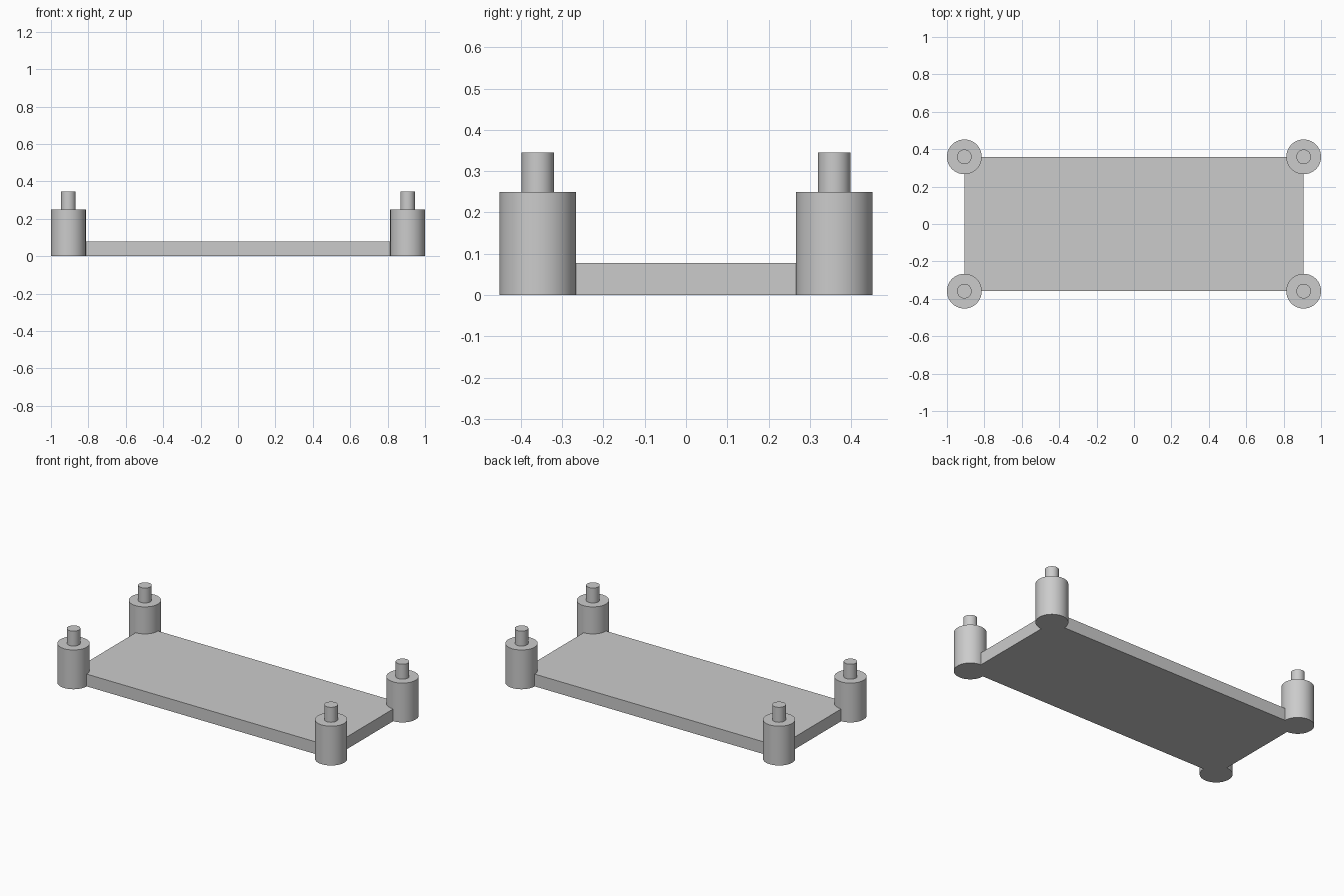
import bpy
import bmesh
import math

if "Cube" in bpy.data.objects:
    bpy.data.objects.remove(bpy.data.objects["Cube"], do_unlink=True)

# Main dimensions
HALF_X, HALF_Y = 0.907, 0.359
PLATE_TOP, POST_TOP, PIN_TOP = 0.078, 0.25, 0.345
POST_RADIUS, PIN_RADIUS = 0.093, 0.039

GREY = (0.6, 0.6, 0.6, 1)
grey = bpy.data.materials.new("light grey")
grey.use_nodes = True
grey.diffuse_color = GREY
grey.node_tree.nodes["Principled BSDF"].inputs["Base Color"].default_value = GREY


def add_object(name, bm):
    mesh = bpy.data.meshes.new(name)
    bm.normal_update()
    bm.to_mesh(mesh)
    bm.free()
    mesh.materials.append(grey)
    obj = bpy.data.objects.new(name, mesh)
    bpy.context.collection.objects.link(obj)
    return obj


def stepped_post(name, x, y):
    """A round post with a narrower pin on top, turned from one profile."""
    profile = [(0, 0), (POST_RADIUS, 0), (POST_RADIUS, POST_TOP),
               (PIN_RADIUS, POST_TOP), (PIN_RADIUS, PIN_TOP), (0, PIN_TOP)]
    bm = bmesh.new()
    verts = [bm.verts.new((r, 0, z)) for r, z in profile]
    edges = [bm.edges.new(pair) for pair in zip(verts, verts[1:])]
    bmesh.ops.spin(bm, geom=verts + edges, cent=(0, 0, 0), axis=(0, 0, 1),
                   angle=math.tau, steps=64)
    bmesh.ops.remove_doubles(bm, verts=bm.verts, dist=0.0001)
    bmesh.ops.recalc_face_normals(bm, faces=bm.faces)
    post = add_object(name, bm)
    post.location = (x, y, 0)
    return post


# Flat base plate, its corners at the post centres
bm = bmesh.new()
bmesh.ops.create_cube(bm, size=1)
bmesh.ops.scale(bm, vec=(2 * HALF_X, 2 * HALF_Y, PLATE_TOP), verts=bm.verts)
bmesh.ops.translate(bm, vec=(0, 0, PLATE_TOP / 2), verts=bm.verts)
add_object("base_plate", bm)

# Four corner posts
posts = [stepped_post(f"{end}_{side}_post", sx * HALF_X, sy * HALF_Y)
         for end, sy in (("front", -1), ("back", 1))
         for side, sx in (("right", -1), ("left", 1))]

bpy.ops.object.select_all(action="DESELECT")
for post in posts:
    post.select_set(True)
bpy.context.view_layer.objects.active = posts[0]
bpy.ops.object.shade_smooth_by_angle(angle=math.radians(30))
